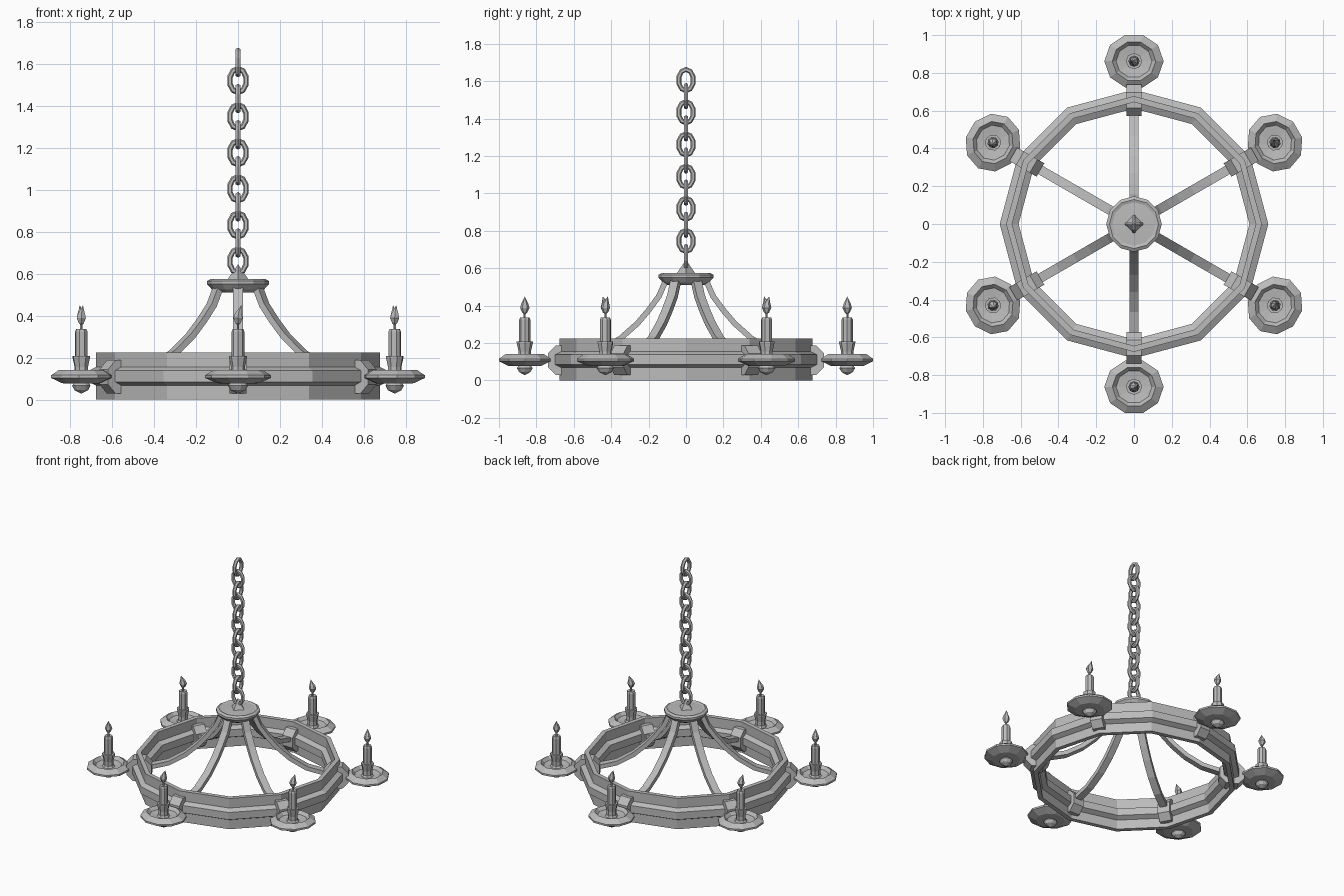
import bpy, bmesh, math
from mathutils import Matrix, Vector

old = bpy.data.objects.get("Cube")
if old:
    bpy.data.objects.remove(old, do_unlink=True)

GREY = (0.5, 0.5, 0.5, 1)
iron = bpy.data.materials.new("plain_grey")
iron.use_nodes = True
iron.diffuse_color = GREY
iron.node_tree.nodes["Principled BSDF"].inputs["Base Color"].default_value = GREY


def finish(name, bm, matrix=Matrix()):
    bmesh.ops.remove_doubles(bm, verts=bm.verts, dist=1e-5)
    bmesh.ops.recalc_face_normals(bm, faces=bm.faces)
    mesh = bpy.data.meshes.new(name)
    bm.to_mesh(mesh)
    bm.free()
    mesh.materials.append(iron)
    obj = bpy.data.objects.new(name, mesh)
    obj.matrix_world = matrix
    bpy.context.collection.objects.link(obj)
    return obj


def bridge(bm, rows, closed):
    """Join neighbouring rows of vertices; collapsed corners are dropped."""
    pairs = list(zip(rows, rows[1:] + rows[:1])) if closed else list(zip(rows, rows[1:]))
    for a, b in pairs:
        n = len(a)
        for i in range(n):
            j = (i + 1) % n
            bm.faces.new((a[i], a[j], b[j], b[i]))
    bmesh.ops.remove_doubles(bm, verts=bm.verts, dist=1e-5)
    bmesh.ops.dissolve_degenerate(bm, dist=1e-5, edges=bm.edges)


def lathe(name, profile, sides, matrix=Matrix(), closed=False, phase=0.0, squash=1.0, lean=None):
    """Revolve (radius, height) points; lean shifts each height sideways."""
    bm = bmesh.new()
    rows = []
    for r, z in profile:
        dy = lean(z) if lean else 0
        row = []
        for i in range(sides):
            a = phase + math.tau * i / sides
            row.append(bm.verts.new((r * math.cos(a) * squash, r * math.sin(a) + dy, z)))
        rows.append(row)
    bridge(bm, rows, closed)
    return finish(name, bm, matrix)


def prism(name, outline, half_width, matrix):
    """Extrude an (x, z) outline along y."""
    bm = bmesh.new()
    rows = [[bm.verts.new((x, y, z)) for x, z in outline] for y in (-half_width, half_width)]
    bridge(bm, rows, False)
    for row in rows:
        bm.faces.new(row)
    return finish(name, bm, matrix)


# Twelve-sided ring: tall wall with a raised rib inside and outside
outer = [(.677, 0), (.677, .068), (.711, .085), (.711, .138), (.677, .155), (.677, .225)]
inner = [(1.322 - r, z) for r, z in reversed(outer)]
lathe("ring", outer + inner, 12, closed=True)

# Hub plate and its pointed finial
lathe("hub_plate", [(0, .51), (.1, .51), (.125, .525), (.147, .55), (.147, .565),
                    (.13, .575), (.115, .57), (0, .575)], 12)
lathe("hub_finial", [(0, .57), (.052, .57), (.02, .615), (0, .645)], 4)

# Chain of alternating oval links
for k in range(12):
    bm = bmesh.new()
    rows = []
    for i in range(10):
        a = math.tau * (i + .5) / 10
        mid = Vector((.04 * math.cos(a), 0, .057 * math.sin(a)))
        out = Vector((math.cos(a), 0, math.sin(a)))
        rows.append([bm.verts.new(mid + .0135 * (out * math.cos(t) + Vector((0, math.sin(t), 0))))
                     for t in (math.tau * j / 6 for j in range(6))])
    bridge(bm, rows, True)
    finish(f"chain_link_{k + 1}", bm,
           Matrix.Translation((0, 0, .66 + .086 * k)) @ Matrix.Rotation(math.pi / 2 * (k % 2), 4, "Z"))

# Side outline of a curved spoke, thickened from its centre line
path = [Vector(p) for p in ((.11, .53), (.145, .45), (.2, .375), (.26, .305),
                            (.35, .225), (.46, .16), (.61, .12))]
upper, lower = [], []
for i, p in enumerate(path):
    d = (path[min(i + 1, len(path) - 1)] - path[max(i - 1, 0)]).normalized()
    side = Vector((-d.y, d.x)) * .015
    upper.append(p + side)
    lower.append(p - side)
spoke_outline = [tuple(p) for p in upper + lower[::-1]]

# Eight-sided clamp block around the rib
clamp_outline = [(.655 + .083 * math.copysign(u, math.cos(a)), .108 + .08 * math.copysign(v, math.sin(a)))
                 for a, u, v in ((math.pi / 8 + i * math.pi / 4,
                                  1 if i % 4 in (0, 3) else .5,
                                  .45 if i % 4 in (0, 3) else 1) for i in range(8))]

pan = [(0, .028), (.035, .045), (.048, .066), (.04, .076), (.1, .078), (.157, .103),
       (.157, .116), (.115, .142), (.095, .12), (0, .108)]
holder = [(0, .105), (.05, .105), (.033, .125), (.033, .155), (.043, .2), (.043, .207), (0, .207)]
candle = [(0, .2), (.03, .2), (.03, .325), (.025, .337), (0, .333)]
wick = [(0, .33), (.006, .33), (.006, .365), (0, .365)]
flame = [(0, .352), (.014, .364), (.025, .388), (.019, .41), (.008, .432), (0, .45)]

# Six arms, each with spoke, clamp, drip pan and lit candle
for k in range(6):
    turn = Matrix.Rotation(math.radians(30 + 60 * k), 4, "Z")
    spot = turn @ Matrix.Translation((.862, 0, 0))
    n = k + 1
    prism(f"spoke_{n}", spoke_outline, .025, turn)
    prism(f"clamp_{n}", clamp_outline, .041, turn)
    lathe(f"drip_pan_{n}", pan, 10, spot, phase=math.pi / 10 * 5, squash=.925)
    lathe(f"candle_holder_{n}", holder, 8, spot)
    lathe(f"candle_{n}", candle, 8, spot)
    lathe(f"wick_{n}", wick, 5, spot)
    lathe(f"flame_{n}", flame, 6, spot, lean=lambda z: max(0, z - .405) * .35)
